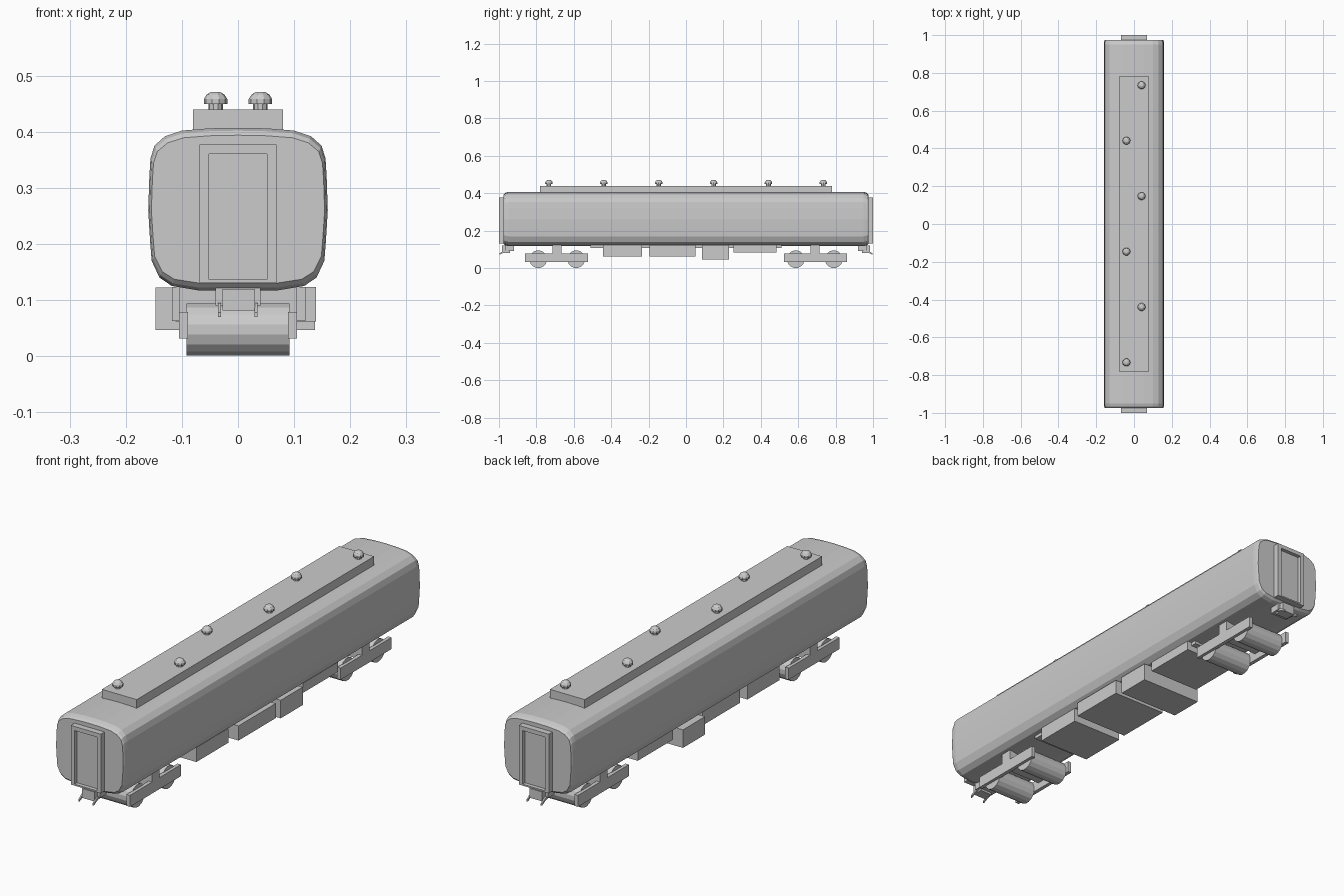
import bpy, bmesh, math

if "Cube" in bpy.data.objects:
    bpy.data.objects.remove(bpy.data.objects["Cube"])


def make(name, bm):
    bmesh.ops.recalc_face_normals(bm, faces=bm.faces)
    me = bpy.data.meshes.new(name)
    bm.to_mesh(me)
    bm.free()
    ob = bpy.data.objects.new(name, me)
    bpy.context.collection.objects.link(ob)
    return ob


def box(name, x0, x1, y0, y1, z0, z1):
    bm = bmesh.new()
    bmesh.ops.create_cube(bm, size=1)
    for v in bm.verts:
        v.co = ((x0 + x1) / 2 + v.co.x * (x1 - x0),
                (y0 + y1) / 2 + v.co.y * (y1 - y0),
                (z0 + z1) / 2 + v.co.z * (z1 - z0))
    return make(name, bm)


def loft(name, rings):
    """Skin a list of equal-length point rings and cap both ends."""
    bm = bmesh.new()
    vs = [[bm.verts.new(p) for p in r] for r in rings]
    n = len(vs[0])
    for a, b in zip(vs, vs[1:]):
        for i in range(n):
            bm.faces.new((a[i], a[(i + 1) % n], b[(i + 1) % n], b[i]))
    bm.faces.new(vs[0])
    bm.faces.new(vs[-1])
    return make(name, bm)


# Car body: rounded cross-section with chamfered ends
half = [(0.05, 0.406), (0.10, 0.402), (0.13, 0.392), (0.149, 0.375),
        (0.156, 0.352), (0.158, 0.32), (0.16, 0.26), (0.157, 0.21),
        (0.154, 0.17), (0.14, 0.14), (0.118, 0.125), (0.07, 0.117)]
section = [(0, 0.407)] + half + [(-x, z) for x, z in reversed(half)]


def body_ring(y, sx, sz):
    return [(x * sx, y, 0.26 + (z - 0.26) * sz) for x, z in section]


loft("car_body", [body_ring(-0.975, 0.965, 0.91), body_ring(-0.967, 0.985, 0.965),
                  body_ring(-0.95, 1, 1), body_ring(0.95, 1, 1),
                  body_ring(0.967, 0.985, 0.965), body_ring(0.975, 0.965, 0.91)])

# Roof duct and mushroom vents
box("roof_duct", -0.08, 0.08, -0.78, 0.78, 0.39, 0.44)
profile = [(0.013, 0.438), (0.013, 0.449), (0.021, 0.449), (0.021, 0.458),
           (0.016, 0.466), (0.008, 0.471)]
for i in range(6):
    cx, cy = (-0.04 if i % 2 == 0 else 0.04), -0.733 + i * 0.2935
    loft("roof_vent", [[(cx + r * math.cos(a * math.tau / 10),
                         cy + r * math.sin(a * math.tau / 10), z)
                        for a in range(10)] for r, z in profile])

# Underframe plate and equipment boxes
box("underframe", -0.10, 0.10, -0.51, 0.51, 0.108, 0.122)
for name, dims in {
    "battery_box": (-0.118, 0.12, -0.445, -0.235, 0.063, 0.123),
    "generator_box": (-0.111, 0.139, -0.195, 0.05, 0.062, 0.123),
    "water_tank": (-0.147, 0.137, 0.085, 0.23, 0.047, 0.122),
    "shallow_box": (-0.118, 0.12, 0.255, 0.485, 0.083, 0.123),
}.items():
    box(name, *dims)


def span(s, a, b):
    return tuple(sorted((s * a, s * b)))


for s in (-1, 1):
    # Gangway frame with recessed door
    y = span(s, 0.96, 1.0)
    box("gangway_post_left", -0.069, -0.052, *y, 0.131, 0.377)
    box("gangway_post_right", 0.052, 0.069, *y, 0.131, 0.377)
    box("gangway_header", -0.052, 0.052, *y, 0.36, 0.377)
    box("gangway_sill", -0.052, 0.052, *y, 0.131, 0.137)
    box("gangway_door", -0.052, 0.052, *span(s, 0.96, 0.984), 0.137, 0.36)

    # Coupler with hanging hooks
    box("coupler_mount", -0.04, 0.04, *span(s, 0.92, 0.965), 0.09, 0.122)
    box("coupler_head", -0.028, 0.03, *span(s, 0.94, 0.985), 0.081, 0.12)
    for x in (-0.033, 0.032):
        loft("coupler_hook", [[(x + dx, s * yy, zz) for yy, zz in
                               ((0.95, 0.098), (0.975, 0.093), (0.998, 0.078),
                                (0.998, 0.07), (0.972, 0.083), (0.95, 0.088))]
                              for dx in (-0.003, 0.003)])

    # Bogie: roller wheels, side frames, bolster
    for yc in (0.79, 0.587):
        loft("wheel_roller", [[(x, s * yc + 0.0475 * math.cos((a + 0.5) * math.tau / 16),
                                0.0475 + 0.0475 * math.sin((a + 0.5) * math.tau / 16))
                               for a in range(16)] for x in (-0.092, 0.092)])
    for t in (-1, 1):
        box("bogie_side_frame", *span(t, 0.089, 0.105), *span(s, 0.525, 0.86), 0.031, 0.079)
    box("bogie_bolster", -0.105, 0.105, *span(s, 0.665, 0.715), 0.06, 0.122)
